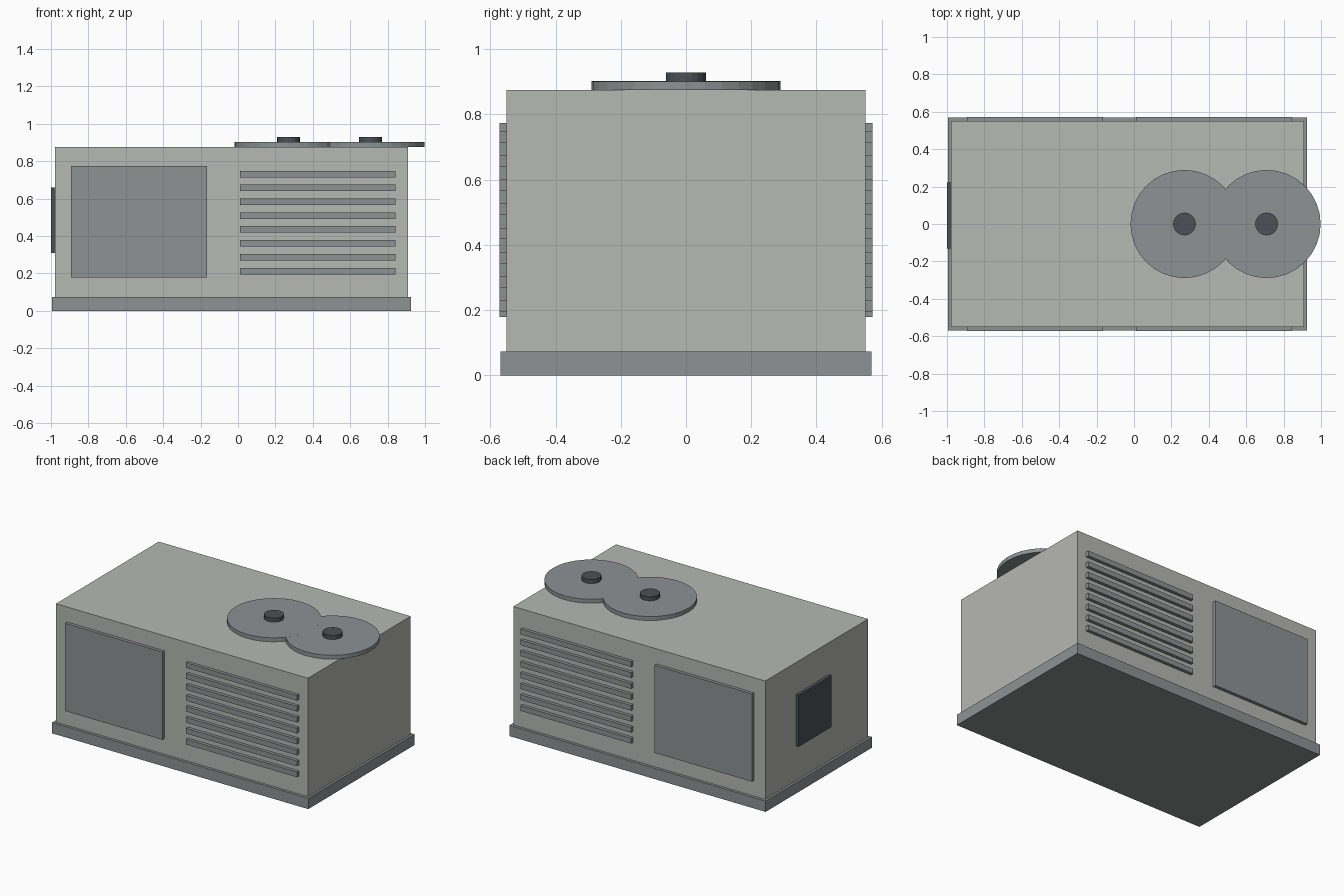
import bpy

if "Cube" in bpy.data.objects:
    bpy.data.objects.remove(bpy.data.objects["Cube"])


def material(name, srgb):
    m = bpy.data.materials.new(name)
    lin = [((c / 255 + 0.055) / 1.055) ** 2.4 for c in srgb]
    m.diffuse_color = (*lin, 1)
    m.use_nodes = True
    m.node_tree.nodes["Principled BSDF"].inputs["Base Color"].default_value = m.diffuse_color
    return m


LIGHT = material("light_grey", (182, 184, 180))
MID = material("mid_grey", (142, 146, 148))
DARK = material("dark_grey", (76, 80, 86))


def box(name, mat, x, y, z):
    """Box from (min, max) ranges on each axis."""
    bpy.ops.mesh.primitive_cube_add(size=1, location=[sum(r) / 2 for r in (x, y, z)])
    o = bpy.context.object
    o.name = name
    o.scale = [r[1] - r[0] for r in (x, y, z)]
    o.data.materials.append(mat)
    return o


def disc(name, mat, x, radius, z, sides):
    bpy.ops.mesh.primitive_cylinder_add(vertices=sides, radius=radius, depth=z[1] - z[0],
                                        location=(x, 0, sum(z) / 2))
    o = bpy.context.object
    o.name = name
    o.data.materials.append(mat)
    return o


# Housing on its plinth
box("plinth", MID, (-0.995, 0.925), (-0.569, 0.569), (0, 0.073))
box("housing", LIGHT, (-0.979, 0.909), (-0.55, 0.55), (0.073, 0.875))

# Access panel and louvre slats, the same on front and back
for side, s in (("front", -1), ("back", 1)):
    y = sorted((s * 0.548, s * 0.572))
    box(side + "_panel", MID, (-0.894, -0.166), y, (0.179, 0.773))
    for i in range(8):
        z = 0.195 + i * 0.0741
        box(f"{side}_slat_{i + 1}", MID, (0.011, 0.841), y, (z, z + 0.035))

# Control plate on the left end
box("control_plate", DARK, (-1.0, -0.977), (-0.131, 0.222), (0.31, 0.658))

# Overlapping fan covers with hubs on the roof
for i, x in enumerate((0.27, 0.709)):
    top = 0.902 - i * 0.0004  # keeps the overlapping tops from coinciding
    disc(f"fan_cover_{i + 1}", MID, x, 0.289, (0.875, top), 32)
    disc(f"fan_hub_{i + 1}", DARK, x, 0.061, (0.9, 0.929), 20)
